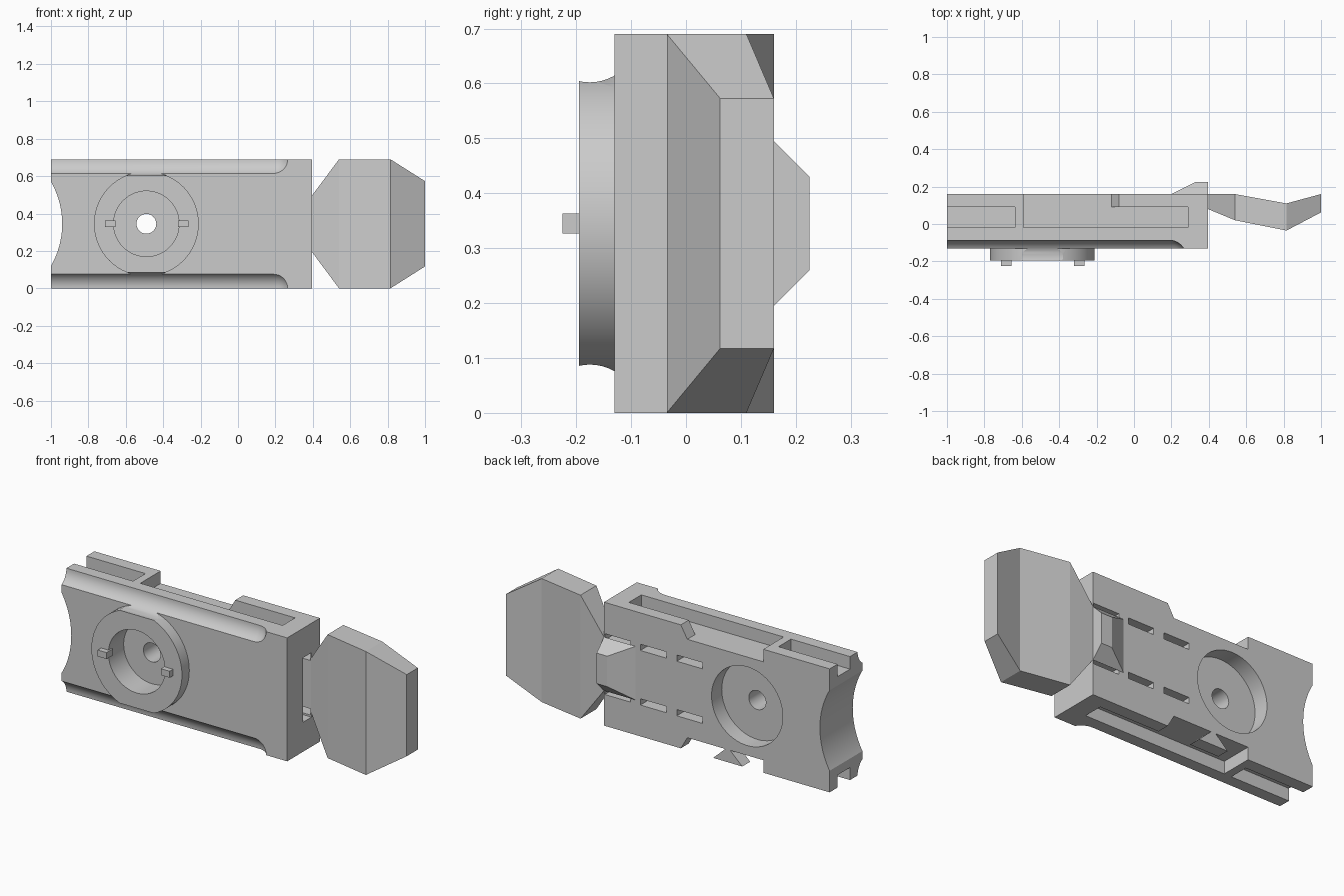
import bpy, bmesh, math

cube = bpy.data.objects.get("Cube")
if cube:
    bpy.data.objects.remove(cube, do_unlink=True)

H = 0.69                 # body height
HUB_X, HUB_Z = -0.49, H / 2

grey = bpy.data.materials.new("mid_grey")
grey.use_nodes = True
COLOUR = (0.6, 0.6, 0.6, 1)
grey.diffuse_color = COLOUR
grey.node_tree.nodes["Principled BSDF"].inputs["Base Color"].default_value = COLOUR


def loft(name, rings):
    """Closed solid through a list of point rings of equal length."""
    bm = bmesh.new()
    loops = [[bm.verts.new(p) for p in ring] for ring in rings]
    n = len(loops[0])
    for a, b in zip(loops, loops[1:]):
        for i in range(n):
            j = (i + 1) % n
            bm.faces.new((a[i], a[j], b[j], b[i]))
    bm.faces.new(loops[0])
    bm.faces.new(loops[-1])
    bmesh.ops.recalc_face_normals(bm, faces=bm.faces)
    mesh = bpy.data.meshes.new(name)
    bm.to_mesh(mesh)
    bm.free()
    mesh.materials.append(grey)
    obj = bpy.data.objects.new(name, mesh)
    bpy.context.collection.objects.link(obj)
    return obj


def prism(name, xz, y0, y1):
    return loft(name, [[(x, y, z) for x, z in xz] for y in (y0, y1)])


def box(name, x0, x1, y0, y1, z0, z1):
    return prism(name, [(x0, z0), (x1, z0), (x1, z1), (x0, z1)], y0, y1)


def disc(name, r, y0, y1, cx=HUB_X, cz=HUB_Z, n=64):
    angles = [math.tau * i / n for i in range(n)]
    return prism(name, [(cx + r * math.cos(a), cz + r * math.sin(a)) for a in angles], y0, y1)


def combine(target, tool, operation="DIFFERENCE"):
    mod = target.modifiers.new("combine", "BOOLEAN")
    mod.operation, mod.solver, mod.object = operation, "EXACT", tool
    tool.hide_render = True
    bpy.context.view_layer.objects.active = target
    bpy.ops.object.modifier_apply(modifier=mod.name)
    bpy.data.objects.remove(tool, do_unlink=True)


def flip(z, top):
    return z if top else H - z


# Body block with the round hub on its front
body = box("body", -1, 0.395, -0.13, 0.16, 0, H)
combine(body, disc("hub", 0.28, -0.195, -0.1), "UNION")

# Hub pocket, rear pocket and through hole
combine(body, disc("front_pocket", 0.175, -0.3, -0.06))
combine(body, disc("rear_pocket", 0.22, 0.07, 0.3))
combine(body, disc("hole", 0.053, -0.3, 0.3, n=32))

# Concave end
combine(body, disc("end_scoop", 0.452, -0.4, 0.4, cx=-1.392, n=128))

# Hollow behind the spring tongue, open at the end
combine(body, box("hollow", -0.215, 0.5, 0.01, 0.085, 0.165, H - 0.165))

for top in (True, False):
    # Long cove with a ball end along the front edge
    R, STEPS, N = 0.088, 10, 48
    profile = [(-1.2, R)]
    for k in range(STEPS):
        a = math.pi / 2 * k / STEPS
        profile.append((0.19 + R * math.sin(a), R * math.cos(a)))
    rings = [[(x, -0.175 + r * math.cos(math.tau * i / N),
               flip(H, top) + r * math.sin(math.tau * i / N)) for i in range(N)]
             for x, r in profile]
    combine(body, loft("cove", rings))

    # Channels in the edge and the gap that opens to the back
    lo, hi = sorted((flip(0.62, top), flip(0.8, top)))
    for x0, x1 in ((-1.2, -0.635), (-0.59, 0.29)):
        combine(body, box("channel", x0, x1, -0.02, 0.09, lo, hi))
    gap = [(-0.59, 0.62), (-0.12, 0.62), (-0.08, H), (-0.08, 0.8), (-0.59, 0.8)]
    combine(body, prism("gap", [(x, flip(z, top)) for x, z in gap], 0.05, 0.3))

    # Row of slits beside the tongue
    lo, hi = sorted((flip(0.48, top), flip(0.515, top)))
    for x0 in (-0.215, 0.01, 0.23):
        combine(body, box("slit", x0, x0 + 0.16, 0.05, 0.3, lo, hi))

bpy.ops.object.select_all(action="DESELECT")
body.select_set(True)
bpy.context.view_layer.objects.active = body
bpy.ops.object.shade_smooth_by_angle(angle=math.radians(25))

# Dovetail key under the lower gap
prism("dovetail_key", [(-0.46, 0), (-0.28, 0), (-0.355, 0.07), (-0.385, 0.07)], 0.09, 0.16)

# Two locking lugs on the hub
for side, x in (("right", -0.71), ("left", -0.32)):
    box(side + "_lug", x, x + 0.055, -0.225, -0.17, 0.327, 0.363)

# Raised catch on the tongue
loft("catch", [[(x0, y, z0), (0.395, y, z0), (0.395, y, H - z0), (x0, y, H - z0)]
               for x0, y, z0 in ((0.2, 0.16, 0.195), (0.33, 0.225, 0.26))])

# Bent paddle at the end of the tongue
stations = [(0.395, 0.08, 0.16, 0.195), (0.54, 0.02, 0.16, 0),
            (0.815, -0.035, 0.11, 0), (1, 0.062, 0.16, 0.117)]
loft("paddle", [[(x, y0, z0), (x, y1, z0), (x, y1, H - z0), (x, y0, H - z0)]
                for x, y0, y1, z0 in stations])
